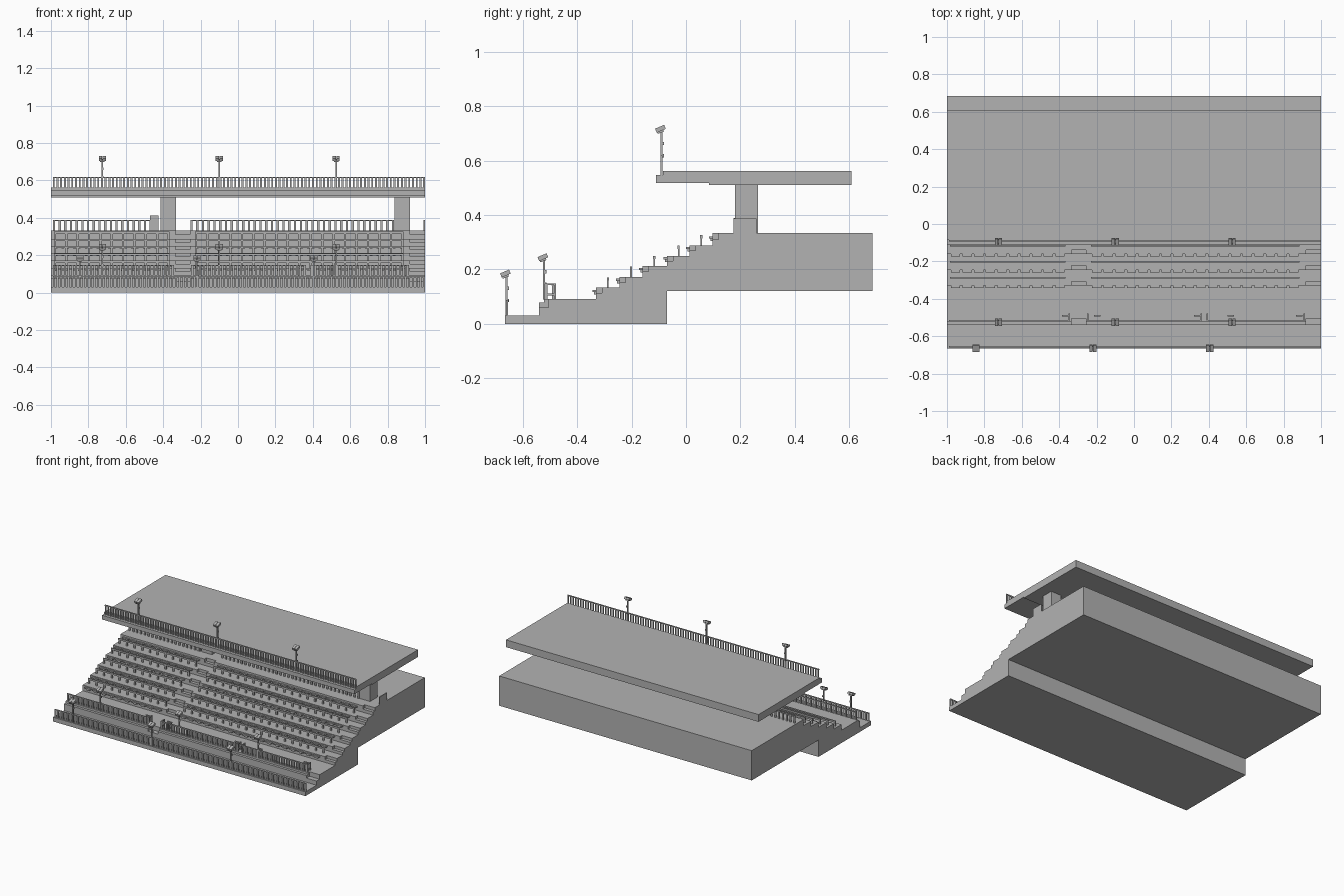
import bpy, bmesh
from mathutils import Matrix, Vector

cube = bpy.data.objects.get("Cube")
if cube:
    bpy.data.objects.remove(cube)

grey = bpy.data.materials.new("concrete grey")
grey.use_nodes = True
grey.diffuse_color = (0.45, 0.45, 0.45, 1)
grey.node_tree.nodes["Principled BSDF"].inputs["Base Color"].default_value = (0.45, 0.45, 0.45, 1)


def finish(bm, name):
    bmesh.ops.recalc_face_normals(bm, faces=bm.faces)
    mesh = bpy.data.meshes.new(name)
    bm.to_mesh(mesh)
    bm.free()
    mesh.materials.append(grey)
    obj = bpy.data.objects.new(name, mesh)
    bpy.context.collection.objects.link(obj)
    return obj


def box(bm, x, y, z, tilt=0):
    """Add a box from three (low, high) ranges, tilted about its own x axis."""
    mid = Vector([sum(r) / 2 for r in (x, y, z)])
    size = [r[1] - r[0] for r in (x, y, z)]
    matrix = Matrix.Translation(mid) @ Matrix.Rotation(tilt, 4, "X") @ Matrix.Diagonal((*size, 1))
    bmesh.ops.create_cube(bm, size=1, matrix=matrix)


def extrude(bm, profile, x0, x1):
    """Sweep a (y, z) profile along x."""
    face = bm.faces.new([bm.verts.new((x0, y, z)) for y, z in profile])
    out = bmesh.ops.extrude_face_region(bm, geom=[face])
    moved = [v for v in out["geom"] if isinstance(v, bmesh.types.BMVert)]
    bmesh.ops.translate(bm, verts=moved, vec=(x1 - x0, 0, 0))


def fence(bm, x0, x1, y, z, height, pitch, width, bar=0.006):
    """Evenly spaced balusters under a top bar."""
    box(bm, (x0, x1), (y - 0.004, y + 0.004), (z + height - bar, z + height))
    count = max(1, round((x1 - x0) / pitch))
    step = (x1 - x0 - width) / count
    for i in range(count + 1):
        x = x0 + i * step
        box(bm, (x, x + width), (y - 0.003, y + 0.003), (z, z + height - bar))


# Terraced stand, with half steps in the aisles
risers = [-0.33, -0.245, -0.16, -0.07, 0.013, 0.098]
treads = [0.092, 0.133, 0.172, 0.212, 0.25, 0.288, 0.333]
aisles = [(-0.335, -0.257), (0.92, 1.0)]
seating = [(-0.985, -0.365), (-0.23, 0.885)]


def stand_profile(aisle):
    pts = [(-0.07, 0), (-0.665, 0), (-0.665, 0.03), (-0.54, 0.03),
           (-0.54, 0.078), (-0.522, 0.078), (-0.522, treads[0])]
    if aisle:
        pts[4:] = [(-0.54, 0.06), (-0.505, 0.06), (-0.505, treads[0])]
    for y, low, high in zip(risers, treads, treads[1:]):
        pts.append((y, low))
        if aisle:
            half = (low + high) / 2
            pts += [(y, half), (y + 0.022, half)]
            y += 0.022
        pts.append((y, high))
    return pts + [(0.685, treads[-1]), (0.685, 0.12), (-0.07, 0.12)]


bm = bmesh.new()
start = -1.0
for a, b in aisles:
    extrude(bm, stand_profile(False), start, a)
    extrude(bm, stand_profile(True), a, b)
    start = b
finish(bm, "terraced_stand")

# Roof slab with a thinner front lip
bm = bmesh.new()
extrude(bm, [(-0.11, 0.518), (0.085, 0.518), (0.085, 0.51), (0.608, 0.51),
             (0.608, 0.562), (-0.085, 0.562), (-0.085, 0.548), (-0.11, 0.548)], -1, 1)
finish(bm, "roof")

# Roof columns
bm = bmesh.new()
for x in (-0.415, 0.837):
    box(bm, (x, x + 0.083), (0.18, 0.265), (0.333, 0.512))
finish(bm, "roof_columns")

# Seats fixed to the risers
bm = bmesh.new()
for y, low in zip(risers, treads):
    for x0, x1 in seating:
        count = round((x1 - x0) / 0.062)
        step = (x1 - x0) / count
        for i in range(count):
            x = x0 + i * step
            box(bm, (x + 0.006, x + step - 0.006), (y - 0.013, y + 0.002), (low + 0.025, low + 0.033))
            box(bm, (x + 0.02, x + step - 0.02), (y - 0.008, y + 0.002), (low + 0.016, low + 0.025))
finish(bm, "seats")

# Low rails running along the middle of each tread
bm = bmesh.new()
for y, z in zip(risers, treads[1:]):
    for x0, x1 in seating:
        if z < treads[-1]:
            fence(bm, x0, x1, y + 0.043, z, 0.038, 0.062, 0.012, 0.012)
finish(bm, "row_rails")

# Railings: roof edge, top terrace, lower walkway and front edge
bm = bmesh.new()
fence(bm, -0.99, 1, -0.09, 0.548, 0.07, 0.02, 0.01)
finish(bm, "roof_railing")

bm = bmesh.new()
for x0, x1 in ((-0.99, -0.43), (-0.255, 0.835)):
    fence(bm, x0, x1, 0.178, 0.333, 0.056, 0.031, 0.012)
box(bm, (0.993, 1), (0.175, 0.26), (0.333, 0.388))
box(bm, (-0.47, -0.425), (0.18, 0.25), (0.333, 0.412))
finish(bm, "terrace_railing")

bm = bmesh.new()
for x0, x1 in ((-0.99, -0.345), (-0.247, 0.36), (0.39, 0.91)):
    fence(bm, x0, x1, -0.517, 0.09, 0.058, 0.02, 0.01)
for x in (-0.35, -0.25, 0.355, 0.388, 0.905):
    for y in (-0.513, -0.482):
        box(bm, (x, x + 0.008), (y - 0.004, y + 0.004), (0.09, 0.148))
    for z in (0.105, 0.142):
        box(bm, (x, x + 0.008), (-0.513, -0.482), (z, z + 0.006))
for x in (-0.385, -0.215, 0.32, 0.5, 0.865):
    fence(bm, x, x + 0.035, -0.49, 0.092, 0.055, 0.017, 0.006)
finish(bm, "walkway_railing")

bm = bmesh.new()
fence(bm, -0.99, 1, -0.657, 0.03, 0.058, 0.02, 0.01)
finish(bm, "front_railing")


# Lamp posts with twin tilted heads
def lamp(bm, x, y, z):
    box(bm, (x - 0.004, x + 0.004), (y - 0.004, y + 0.004), (z, z + 0.152))
    for h in (0.05, 0.095):
        box(bm, (x - 0.005, x + 0.005), (y, y + 0.01), (z + h, z + h + 0.012))
    box(bm, (x - 0.012, x + 0.012), (y - 0.016, y + 0.008), (z + 0.14, z + 0.15), 0.35)
    for side in (-1, 1):
        mid = x + side * 0.01
        box(bm, (mid - 0.009, mid + 0.009), (y - 0.022, y + 0.014), (z + 0.147, z + 0.163), 0.4)


rows = {"roof_lamps": (-0.09, 0.562, -0.725), "walkway_lamps": (-0.522, 0.09, -0.725),
        "front_lamps": (-0.66, 0.03, -0.845)}
for name, (y, z, first) in rows.items():
    bm = bmesh.new()
    for i in range(3):
        lamp(bm, first + i * 0.625, y, z)
    finish(bm, name)
